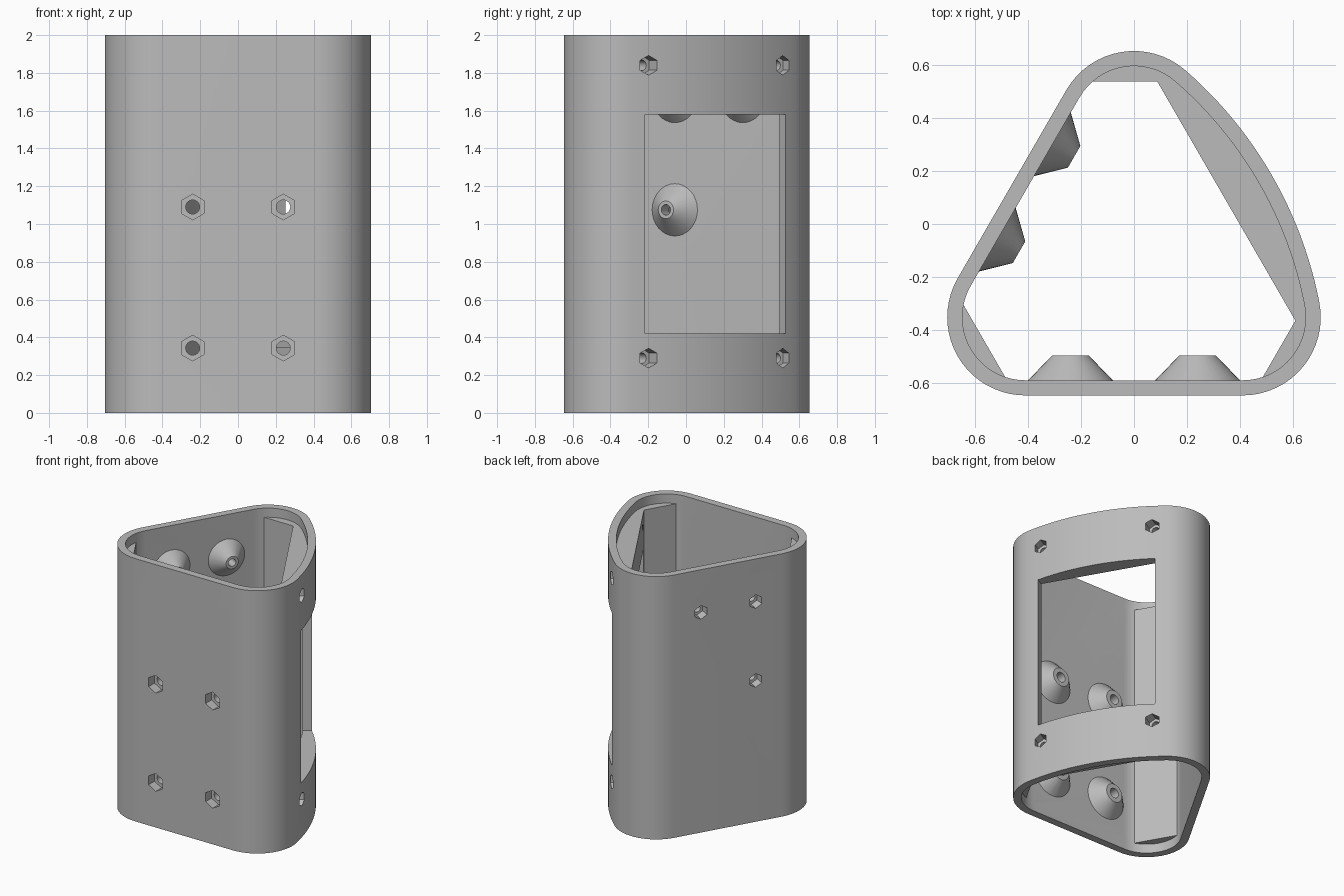
import bpy, bmesh, math
from mathutils import Vector, Matrix

cube = bpy.data.objects.get("Cube")
if cube:
    bpy.data.objects.remove(cube)

grey = bpy.data.materials.new("plain_grey")
grey.use_nodes = True
grey.diffuse_color = (0.5, 0.5, 0.5, 1)
grey.node_tree.nodes["Principled BSDF"].inputs["Base Color"].default_value = (0.5, 0.5, 0.5, 1)

HEIGHT, WALL, CORNER_R = 2.0, 0.057, 0.295
TOP, LEFT, RIGHT = Vector((0, 0.358)), Vector((-0.41, -0.352)), Vector((0.41, -0.352))
MID = (TOP + RIGHT) / 2
S = math.sqrt(3) / 2
BULGE = Vector((S, 0.5, 0))       # outward directions of the three walls
FLANK = Vector((-S, 0.5, 0))
FRONT = Vector((0, -1, 0))
MID_DIST = MID.dot(BULGE.xy)
SPREAD = math.radians(19)
ARC_D = 0.41 / math.sin(SPREAD)
ARC_C = MID - BULGE.xy * ARC_D * math.cos(SPREAD)


def arc(c, r, a0, a1, n):
    angles = [math.radians(a0 + (a1 - a0) * i / n) for i in range(n + 1)]
    return [Vector((c.x + r * math.cos(a), c.y + r * math.sin(a))) for a in angles]


def outline(inset):
    """Rounded triangle with one bulging side."""
    r = CORNER_R - inset
    return (arc(RIGHT, r, -90, 11, 16) + arc(ARC_C, ARC_D + r, 11, 49, 24)[1:-1]
            + arc(TOP, r, 49, 150, 16) + arc(LEFT, r, 150, 270, 20))


def make(name, bm):
    bmesh.ops.recalc_face_normals(bm, faces=bm.faces)
    mesh = bpy.data.meshes.new(name)
    bm.to_mesh(mesh)
    bm.free()
    mesh.materials.append(grey)
    obj = bpy.data.objects.new(name, mesh)
    bpy.context.collection.objects.link(obj)
    return obj


def prism(name, points, z0, z1, planes=()):
    bm = bmesh.new()
    face = bm.faces.new([bm.verts.new((p.x, p.y, z0)) for p in points])
    up = bmesh.ops.extrude_face_region(bm, geom=[face])["geom"]
    bmesh.ops.translate(bm, vec=(0, 0, z1 - z0), verts=[v for v in up if isinstance(v, bmesh.types.BMVert)])
    for normal, dist in planes:
        geom = bm.verts[:] + bm.edges[:] + bm.faces[:]
        bmesh.ops.bisect_plane(bm, geom=geom, plane_co=normal * dist, plane_no=normal, clear_outer=True)
        bmesh.ops.holes_fill(bm, edges=[e for e in bm.edges if e.is_boundary])
    return make(name, bm)


def axis_frame(out, at):
    """Local z points outward through the wall, local y is up."""
    side = Vector((0, 0, 1)).cross(out)
    return Matrix.Translation(at) @ Matrix((side, (0, 0, 1), out)).transposed().to_4x4()


def rod(name, out, at, d0, d1, r0, r1, sides=32):
    """Cone or cylinder between two depths along the outward direction."""
    bm = bmesh.new()
    turn = Matrix.Rotation(math.pi / 2, 4, 'Z')
    place = axis_frame(out, at) @ Matrix.Translation((0, 0, (d0 + d1) / 2)) @ turn
    bmesh.ops.create_cone(bm, cap_ends=True, segments=sides, radius1=r0, radius2=r1,
                          depth=d1 - d0, matrix=Matrix.Identity(4))
    # first corner of a hexagon points up
    first = max(bm.verts, key=lambda v: v.co.x).co
    bmesh.ops.rotate(bm, verts=bm.verts, cent=(0, 0, 0),
                     matrix=Matrix.Rotation(-math.atan2(first.y, first.x), 3, 'Z'))
    bmesh.ops.transform(bm, matrix=place, verts=bm.verts)
    return make(name, bm)


def block(name, half_width, d0, d1, z0, z1):
    """Box lined up with the bulging wall."""
    bm = bmesh.new()
    size = Matrix.Diagonal((2 * half_width, z1 - z0, d1 - d0, 1))
    at = Vector((MID.x, MID.y, (z0 + z1) / 2))
    place = axis_frame(BULGE, at) @ Matrix.Translation((0, 0, (d0 + d1) / 2)) @ size
    bmesh.ops.create_cube(bm, size=1, matrix=place)
    return make(name, bm)


def combine(tool, operation):
    mod = body.modifiers.new("cut", 'BOOLEAN')
    mod.operation, mod.solver, mod.object = operation, 'EXACT', tool
    bpy.context.view_layer.objects.active = body
    bpy.ops.object.modifier_apply(modifier=mod.name)
    bpy.data.objects.remove(tool)


# Shell, with flat-faced corner and bulge fillings set back from both ends
body = prism("hollow_housing", outline(0), 0, HEIGHT)
flats = [(Vector((0, 1, 0)), 0.537), (Vector((-S, -0.5, 0)), 0.71),
         (Vector((S, -0.5, 0)), 0.71), (BULGE, MID_DIST + 0.166)]
combine(prism("cavity", outline(WALL), -0.1, HEIGHT + 0.1, flats), 'DIFFERENCE')
for z0, z1 in ((-0.1, 0.07), (HEIGHT - 0.07, HEIGHT + 0.1)):
    combine(prism("end_recess", outline(WALL), z0, z1), 'DIFFERENCE')

# Window in the bulging wall, with a wider flat rebate inside
combine(block("rebate", 0.5, 0.1, 0.24, 0.35, 1.65), 'DIFFERENCE')
combine(block("window", 0.43, 0.1, 0.6, 0.42, 1.58), 'DIFFERENCE')

# Screw points: direction, outer wall position, boss radii, nut and hole radii
screws = []
for x in (-0.24, 0.24):
    for z in (0.343, 1.09):
        screws.append((FRONT, Vector((x, -0.647, z)), (0.16, 0.07), 0.068, 0.037))
for y, z in ((-0.06, 1.075), (-0.06, 1.675), (0.3, 1.675)):
    on_wall = Vector((-0.4155 / S + y * 0.5 / S, y, z))
    screws.append((FLANK, on_wall + FLANK * WALL, (0.137, 0.047), 0.052, 0.028))
for t in (-0.41, 0.41):
    for z in (0.29, 1.84):
        at = Vector((MID.x - t * 0.5, MID.y + t * S, z)) + BULGE * 0.305
        screws.append((BULGE, at, None, 0.052, 0.028))

# Cone bosses on the inside
for out, at, boss, nut, hole in screws:
    if boss:
        base, tip = boss
        sink = 0.02
        wide = base + (base - tip) * sink / 0.093
        combine(rod("boss", out, at, -WALL - 0.093, -WALL + sink, tip, wide), 'UNION')

# Hexagonal nut pockets and screw holes
for out, at, boss, nut, hole in screws:
    combine(rod("nut_pocket", out, at, -0.07, 0.1, nut, nut, 6), 'DIFFERENCE')
    combine(rod("screw_hole", out, at, -0.25, 0.05, hole, hole, 24), 'DIFFERENCE')

bpy.ops.object.select_all(action='DESELECT')
body.select_set(True)
bpy.context.view_layer.objects.active = body
bpy.ops.object.shade_smooth_by_angle(angle=math.radians(25))
